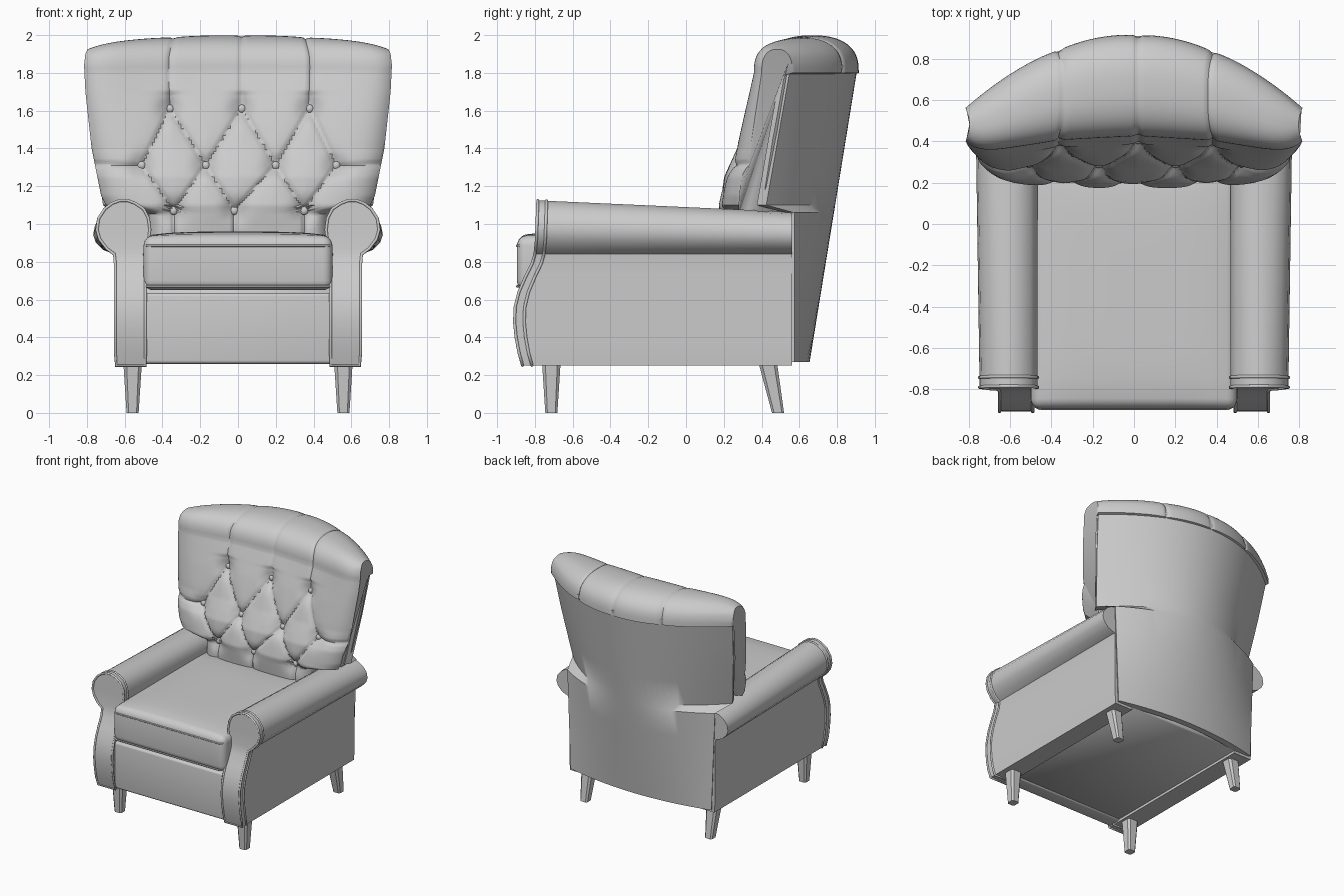
import bpy, bmesh, math
from mathutils import Vector

if "Cube" in bpy.data.objects:
    bpy.data.objects.remove(bpy.data.objects["Cube"])

leather = bpy.data.materials.new("grey_leather")
leather.diffuse_color = (0.6, 0.6, 0.6, 1)
leather.use_nodes = True
leather.node_tree.nodes["Principled BSDF"].inputs["Base Color"].default_value = leather.diffuse_color


def finish(name, bm, angle=40):
    bmesh.ops.recalc_face_normals(bm, faces=bm.faces)
    me = bpy.data.meshes.new(name)
    bm.to_mesh(me)
    bm.free()
    ob = bpy.data.objects.new(name, me)
    bpy.context.collection.objects.link(ob)
    me.materials.append(leather)
    bpy.ops.object.select_all(action='DESELECT')
    ob.select_set(True)
    bpy.context.view_layer.objects.active = ob
    bpy.ops.object.shade_smooth_by_angle(angle=math.radians(angle))
    return ob


def loft(name, rows, closed=False, caps=False, angle=40):
    """Skin a list of equal-length point rows."""
    bm = bmesh.new()
    vs = [[bm.verts.new(p) for p in r] for r in rows]
    n = len(rows[0])
    for a, b in zip(vs, vs[1:]):
        for i in range(n if closed else n - 1):
            j = (i + 1) % n
            bm.faces.new((a[i], a[j], b[j], b[i]))
    if caps:
        bm.faces.new(vs[0])
        bm.faces.new(vs[-1])
    return finish(name, bm, angle)


def interp(table, z):
    """Piecewise linear lookup."""
    if z <= table[0][0]:
        return table[0][1]
    for (a, p), (b, q) in zip(table, table[1:]):
        if z <= b:
            return p + (q - p) * (z - a) / (b - a)
    return table[-1][1]


def box(name, lo, hi, bevel, seg=4, crown=0):
    bm = bmesh.new()
    bmesh.ops.create_cube(bm, size=1)
    for v in bm.verts:
        v.co = [(l + h) / 2 + c * (h - l) for l, h, c in zip(lo, hi, v.co)]
    bmesh.ops.bevel(bm, geom=bm.edges[:], offset=bevel, segments=seg, profile=0.5, affect='EDGES')
    if crown:
        bmesh.ops.subdivide_edges(bm, edges=[e for e in bm.edges if e.calc_length() > 0.4],
                                  cuts=10, use_grid_fill=True)
        cx, cy = (lo[0] + hi[0]) / 2, (lo[1] + hi[1]) / 2
        for v in bm.verts:
            if v.co.z > hi[2] - bevel:
                u, w = (v.co.x - cx) / (hi[0] - cx), (v.co.y - cy) / (hi[1] - cy)
                v.co.z += crown * max(0, 1 - u ** 4) * max(0, 1 - w ** 6)
    return finish(name, bm, 50)


def piping(name, pts, r=0.009, cyclic=False):
    cu = bpy.data.curves.new(name, 'CURVE')
    cu.dimensions = '3D'
    cu.bevel_depth, cu.bevel_resolution = r, 2
    sp = cu.splines.new('POLY')
    sp.points.add(len(pts) - 1)
    for q, p in zip(sp.points, pts):
        q.co = (*p, 1)
    sp.use_cyclic_u = cyclic
    cu.materials.append(leather)
    bpy.context.collection.objects.link(bpy.data.objects.new(name, cu))


# ---- rolled arms: rows of (inner x, outer x, z) swept front to back
ARM = [(.49, .645, .25), (.49, .65, .32), (.49, .65, .40), (.49, .65, .48), (.49, .65, .56),
       (.49, .65, .64), (.49, .65, .72), (.49, .65, .79), (.495, .655, .84), (.485, .695, .87),
       (.472, .733, .92), (.466, .747, .97), (.474, .738, 1.03), (.50, .705, 1.08),
       (.545, .665, 1.11), (.585, .625, 1.125)]
FRONT = [(.25, -.865), (.32, -.885), (.40, -.90), (.48, -.908), (.56, -.905), (.64, -.885),
         (.72, -.85), (.79, -.815), (.84, -.80), (.92, -.792), (1.12, -.785)]


def arm_point(s, x, z, t):
    y = interp(FRONT, z)
    drop = .06 * t * max(0, z - .84) / .28
    return (s * (x + (.02 * t if x > .66 else 0)), y + (.56 - y) * t, z - drop)


for s, side in ((-1, "left"), (1, "right")):
    ring = [(o, z) for i, o, z in ARM] + [(i, z) for i, o, z in reversed(ARM)]
    loft(side + "_arm", [[arm_point(s, x, z, k / 12) for x, z in ring] for k in range(13)], True)
    for t, end in ((0, "front"), (1, "back")):
        loft(f"{side}_arm_{end}_panel",
             [[arm_point(s, i + (o - i) * k / 4, z, t) for k in range(5)] for i, o, z in ARM])
    for t in (0, .035):
        piping(side + "_arm_piping", [arm_point(s, x, z, t) for x, z in ring], .008, True)

# ---- base, footrest panel and seat cushion
box("base", (-.50, -.80, .27), (.50, .57, .66), .01, 1)
box("footrest_panel", (-.505, -.87, .26), (.505, -.75, .635), .018)
box("seat_cushion", (-.50, -.895, .65), (.50, .30, .935), .05, 5, .025)
for z in (.885, .67):
    piping("seat_piping", [(-.485, -.88, z), (-.455, -.895, z), (.455, -.895, z), (.485, -.88, z)], .006)

# ---- tapered legs, the back pair splayed
for s in (-1, 1):
    for name, yt, yb in (("front_leg", -.713, -.713), ("back_leg", .43, .487)):
        rows = []
        for z, y, h in ((.28, yt, .05), (0, yb, .032)):
            c = h * .65
            rows.append([(s * .558 + a, y + b, z) for a, b in
                         ((h, c), (c, h), (-c, h), (-h, c), (-h, -c), (-c, -h), (c, -h), (h, -c))])
        loft(name, rows, True, True, 30)

# ---- curved outer back shell
SHELL_W = [(.27, .63), (1.06, .66), (1.10, .715), (1.5, .77), (1.84, .805)]
SHELL_DROP = [(.27, .08), (1.06, .21), (1.10, .365), (1.84, .355)]


def shell_y(u, z):
    return .655 + .255 * (z - .27) / 1.57 - interp(SHELL_DROP, z) * u * u


def shell_row(z, inset):
    w = interp(SHELL_W, z) - inset * .5
    return [(k / 16 * w, shell_y(k / 16, z) - inset, z) for k in range(-16, 17)]


zs = [.27, .45, .65, .85, 1.06, 1.10, 1.3, 1.5, 1.7, 1.84]
loft("back_shell", [shell_row(z, 0) + shell_row(z, .05)[::-1] for z in zs], True, True)

# ---- tufted back cushion
BUTTONS = [(-.36, 1.61), (.02, 1.61), (.38, 1.61), (-.51, 1.31), (-.17, 1.31), (.20, 1.31),
           (.52, 1.31), (-.34, 1.07), (-.02, 1.07), (.35, 1.07)]
B = [Vector(b) for b in BUTTONS]
SEAMS = [(B[a], B[b]) for a, b in ((0, 3), (0, 4), (1, 4), (1, 5), (2, 5), (2, 6),
                                   (3, 7), (4, 7), (4, 8), (5, 8), (5, 9), (6, 9))]
SEAMS += [(B[k], Vector((B[k].x, 2.6))) for k in range(3)]
SEAMS += [(B[k], Vector((B[k].x, .8))) for k in (7, 8, 9)]
SEAMS += [(B[3], Vector((-.9, 1.32))), (B[6], Vector((.9, 1.32)))]
WIDTH = [(.88, .47), (1.06, .47), (1.10, .70), (1.15, .725), (1.4, .775), (1.7, .808),
         (1.84, .815), (1.90, .808), (1.95, .785), (2.0, .76)]
MID = [(.88, .20), (1.1, .17), (1.25, .20), (1.4, .27), (1.6, .34), (1.8, .42)]
EDGE = [(.88, .20), (1.1, .20), (1.25, .21), (1.4, .26), (1.6, .29), (1.8, .32)]


def front_y(u, z):
    m = u * u
    return interp(MID, z) * (1 - m) + interp(EDGE, z) * m + .08 * abs(u) ** 12


def tuft(x, z):
    """Depth of seams and button dimples."""
    p, d = Vector((x, z)), 9
    for a, b in SEAMS:
        t = min(1, max(0, (p - a).dot(b - a) / (b - a).length_squared))
        d = min(d, (p - a - (b - a) * t).length)
    db = min((p - b).length for b in B)
    low = 1 if z < 1.7 else .35
    return low * .02 * math.exp(-d / .05) + .012 * math.exp(-(d / .009) ** 2) \
        + .035 * math.exp(-(db / .06) ** 2)


columns = []
NU, ZB, ZT = 120, 1.80, .88
for k in range(-NU // 2, NU // 2 + 1):
    u = k / (NU // 2)
    top = 2.0 - .045 * u * u - .03 * abs(u) ** 10
    col = []
    for i in range(76):                       # front face
        z = ZT + (ZB - ZT) * i / 75
        x = u * interp(WIDTH, z)
        col.append((x, front_y(u, z) + tuft(x, z), z))
    y0, y1 = front_y(u, ZB), shell_y(u, 1.84) + .008
    for i in range(1, 33):                    # rolled crown
        th = math.pi * (1 - i / 32)
        c, s = math.cos(th), max(0, math.sin(th))
        g = tuft(u * .81, 1.8)
        z = ZB + (top - ZB) * s ** .75
        y = (y0 + y1) / 2 + (y1 - y0) / 2 * math.copysign(abs(c) ** .85, c)
        col.append((u * interp(WIDTH, z), y - c * g, z - s * g * .6))
    for z in (1.79, 1.5, 1.2, 1.10, 1.06, .88):   # hidden rear
        col.append((u * (interp(WIDTH, z) - .012), shell_y(u, z) - .02, z))
    columns.append(col)
loft("back_cushion", columns, True, True, 50)

# ---- tufting buttons
for x, z in BUTTONS:
    bm = bmesh.new()
    bmesh.ops.create_uvsphere(bm, u_segments=14, v_segments=8, radius=.022)
    y = front_y(x / interp(WIDTH, max(z, 1.10)), z) + tuft(x, z) - .008
    for v in bm.verts:
        v.co = (v.co.x + x, v.co.y * .7 + y, v.co.z + z)
    finish("button", bm)
